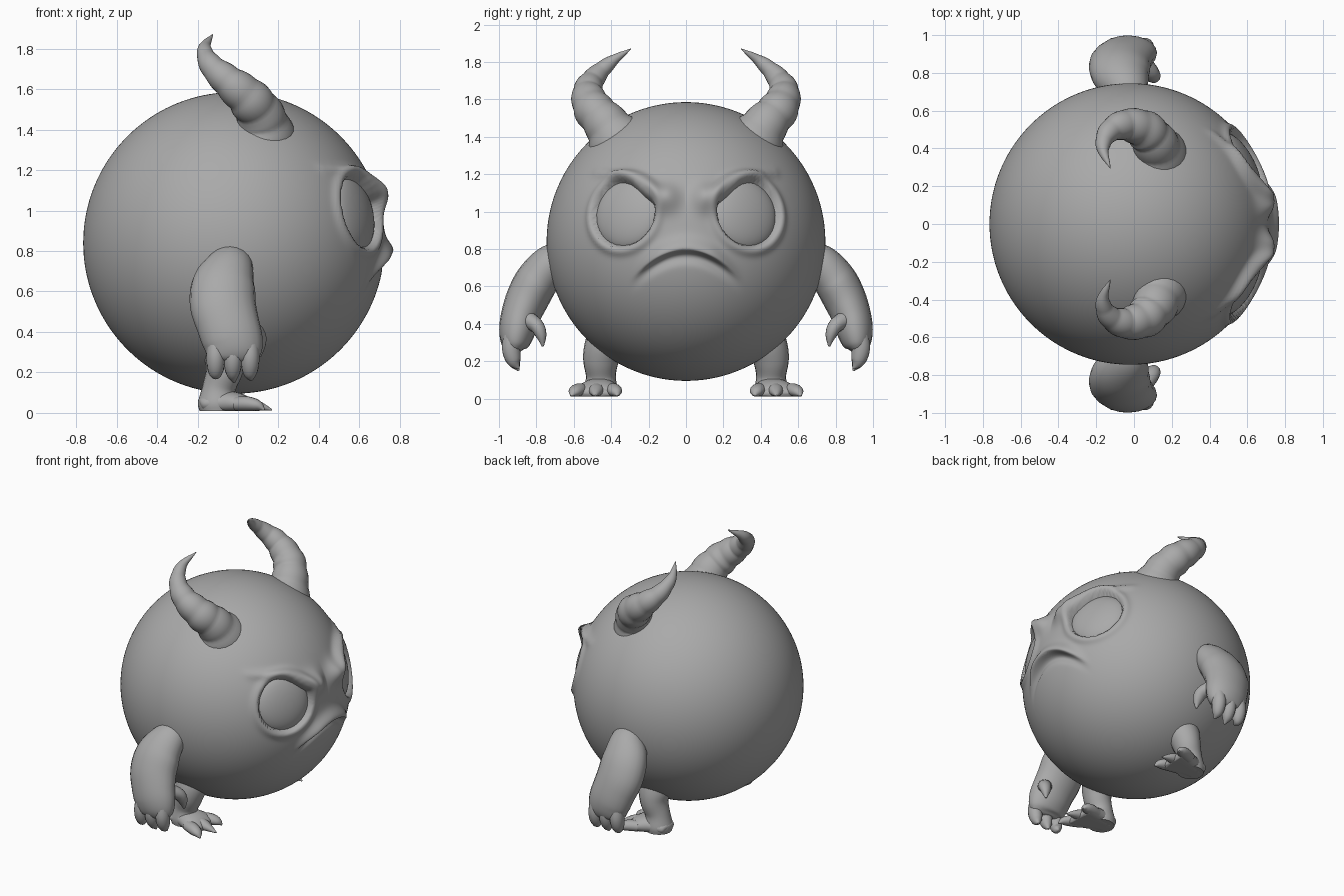
import bpy, bmesh, math
from mathutils import Vector

if "Cube" in bpy.data.objects:
    bpy.data.objects.remove(bpy.data.objects["Cube"])

CLAY = bpy.data.materials.new("clay grey")
CLAY.diffuse_color = (0.4, 0.4, 0.4, 1)
CLAY.use_nodes = True
CLAY.node_tree.nodes["Principled BSDF"].inputs["Base Color"].default_value = CLAY.diffuse_color
C, R = Vector((-0.02, 0, 0.84)), 0.745


def finish(bm, name, angle=50):
    bmesh.ops.recalc_face_normals(bm, faces=bm.faces[:])
    me = bpy.data.meshes.new(name)
    bm.to_mesh(me)
    bm.free()
    me.materials.append(CLAY)
    ob = bpy.data.objects.new(name, me)
    bpy.context.collection.objects.link(ob)
    bpy.ops.object.select_all(action='DESELECT')
    ob.select_set(True)
    bpy.context.view_layer.objects.active = ob
    bpy.ops.object.shade_smooth_by_angle(angle=math.radians(angle))
    return ob


def spline(vals, steps):
    """Catmull-Rom through equal-length tuples."""
    v = [Vector(p) for p in vals]
    v = [2 * v[0] - v[1]] + v + [2 * v[-1] - v[-2]]
    out = []
    for i in range(1, len(v) - 2):
        a, b, c, d = v[i - 1:i + 3]
        for k in range(steps):
            t = k / steps
            out.append(0.5 * (2 * b + (c - a) * t + (2 * a - 5 * b + 4 * c - d) * t * t
                              + (3 * b - a - 3 * c + d) * t ** 3))
    return out + [v[-2]]


def tube(name, path, widths, ref, s=1, steps=6, sides=20, ripple=0, floor=None):
    """Sweep an ellipse (width along ref, thickness across) along a path."""
    pts = spline([(x, y * s, z) for x, y, z in path], steps)
    rad = spline(widths, steps)
    bm, rings = bmesh.new(), []
    n = len(pts)
    for i, p in enumerate(pts):
        t = (pts[min(i + 1, n - 1)] - pts[max(i - 1, 0)]).normalized()
        u = Vector(ref)
        u = (u - t * u.dot(t)).normalized()
        w = t.cross(u)
        k = 1 + ripple * abs(math.sin(i / (n - 1) * math.pi * 8))
        ring = []
        for j in range(sides):
            a = math.tau * j / sides
            q = p + u * math.cos(a) * max(rad[i][0], .002) * k + w * math.sin(a) * max(rad[i][1], .002) * k
            if floor is not None:
                q.z = max(q.z, floor)
            ring.append(bm.verts.new(q))
        rings.append(ring)
    for a, b in zip(rings, rings[1:]):
        for j in range(sides):
            bm.faces.new((a[j], a[(j + 1) % sides], b[(j + 1) % sides], b[j]))
    bm.faces.new(rings[0])
    bm.faces.new(rings[-1])
    return finish(bm, name)


def smooth(a, b, x):
    t = min(1, max(0, (x - a) / (b - a)))
    return t * t * (3 - 2 * t)


EYE_DIR = Vector((0.64, 0.34, 0.16)).normalized()
BROW = spline([(.105, 1.07, .068, .062), (.18, 1.105, .05, .055), (.30, 1.18, .03, .04), (.47, 1.205, .025, .01)], 8)


def relief(d):
    """Height of the face above the ball in direction d."""
    p = C + d * R
    y, z = abs(p.y), p.z
    if d.x < 0.2:
        return 0
    ang = math.acos(min(1, Vector((d.x, abs(d.y), d.z)).dot(EYE_DIR)))
    # brow ridge, thick at the inner end
    brow, edge = 0, 9
    for b in BROW:
        r = math.hypot(y - b[0], z - b[1])
        brow = max(brow, b[3] * math.exp(-(r / b[2]) ** 2))
        edge = min(edge, r - b[2] * 0.75)
    # eye socket with a slight raised rim
    socket = (1 - smooth(.235, .258, ang)) * smooth(-.005, .02, edge)
    h = brow * (1 - socket) - .06 * socket + .016 * math.exp(-((ang - .285) / .035) ** 2)
    # frowning lip, sharp underneath
    k = z - (0.80 - 1.9 * y * y)
    fade = 1 - smooth(.12, .31, y)
    h += fade * (.045 * math.exp(-(k / (.055 if k > 0 else .016)) ** 2)
                 - .02 * math.exp(-((k + .045) / .03) ** 2))
    return h


# round body with sculpted face; pole points forward, rows packed there
bm = bmesh.new()
bmesh.ops.create_uvsphere(bm, u_segments=200, v_segments=130, radius=1)
for v in bm.verts:
    t = math.acos(max(-1, min(1, v.co.z))) / math.pi
    th = math.pi * (0.45 * t + 0.55 * t * t)
    ph = math.atan2(v.co.y, v.co.x)
    d = Vector((math.cos(th), math.sin(th) * math.cos(ph), math.sin(th) * math.sin(ph)))
    v.co = C + d * (R + relief(d))
finish(bm, "body", 80)

for s, side in ((-1, "right"), (1, "left")):
    # eyeball: flattened dome sitting in the socket
    bm = bmesh.new()
    bmesh.ops.create_uvsphere(bm, u_segments=40, v_segments=24, radius=1)
    d = Vector((EYE_DIR.x, EYE_DIR.y * s, EYE_DIR.z))
    rot = d.to_track_quat('Z', 'Y')
    for v in bm.verts:
        v.co = C + d * 0.672 + rot @ Vector((v.co.x * .192, v.co.y * .192, v.co.z * .07))
    finish(bm, side + "_eye")

    # ringed horn with flared root
    tube(side + "_horn",
         [(.12, .37, 1.38), (.11, .43, 1.47), (.05, .50, 1.555), (-.05, .525, 1.64),
          (-.135, .485, 1.72), (-.165, .40, 1.80), (-.125, .295, 1.87)],
         [(.16, .16), (.115, .115), (.10, .10), (.078, .078), (.055, .055), (.032, .032), (.002, .002)],
         (.6, 0, .8), s, steps=10, sides=24, ripple=.07)

    # arm and palm
    tube(side + "_arm",
         [(-.04, .62, .76), (-.04, .71, .73), (-.07, .79, .64), (-.075, .845, .54), (-.05, .885, .44),
          (-.025, .905, .35), (-.02, .915, .28), (-.02, .915, .25)],
         [(.08, .07), (.115, .10), (.155, .115), (.163, .115), (.155, .105), (.148, .095), (.13, .07), (.09, .03)],
         (1, 0, 0), s)
    # fingers and thumb
    for i, (x, tip) in enumerate(((-.11, .175), (-.025, .15), (.06, .16))):
        tube(f"{side}_finger_{i + 1}",
             [(x, .925, .36), (x, .935, .27), (x, .92, .20), (x + .005, .895, tip)],
             [(.04, .045), (.046, .05), (.036, .038), (.006, .006)], (1, 0, 0), s, sides=14)
    tube(side + "_thumb",
         [(.04, .86, .43), (.09, .80, .39), (.105, .775, .34), (.11, .765, .28)],
         [(.05, .05), (.045, .04), (.034, .03), (.006, .006)], (1, 0, 0), s, sides=14)

    # leg, foot and toes
    tube(side + "_leg",
         [(-.05, .40, .38), (-.06, .44, .27), (-.07, .455, .20), (-.095, .455, .12), (-.10, .455, .05), (-.10, .455, .01)],
         [(.11, .11), (.105, .105), (.09, .095), (.082, .08), (.098, .09), (.09, .085)], (1, 0, 0), s, floor=.01)
    tube(side + "_foot",
         [(-.195, .455, .04), (-.17, .455, .045), (-.08, .46, .05), (.0, .47, .045), (.06, .475, .03), (.08, .475, .025)],
         [(.02, .015), (.07, .04), (.09, .06), (.115, .055), (.12, .035), (.10, .01)], (0, 1, 0), s, floor=.01)
    for i, (y, ty, tx) in enumerate(((.40, .365, .13), (.475, .485, .168), (.55, .615, .13))):
        tube(f"{side}_toe_{i + 1}",
             [(-.01, y, .045), (.05, y + (ty - y) * .4, .045), (.10, y + (ty - y) * .75, .035), (tx, ty, .015)],
             [(.04, .035), (.042, .036), (.032, .026), (.005, .004)], (0, 1, 0), s, sides=14, floor=.01)
